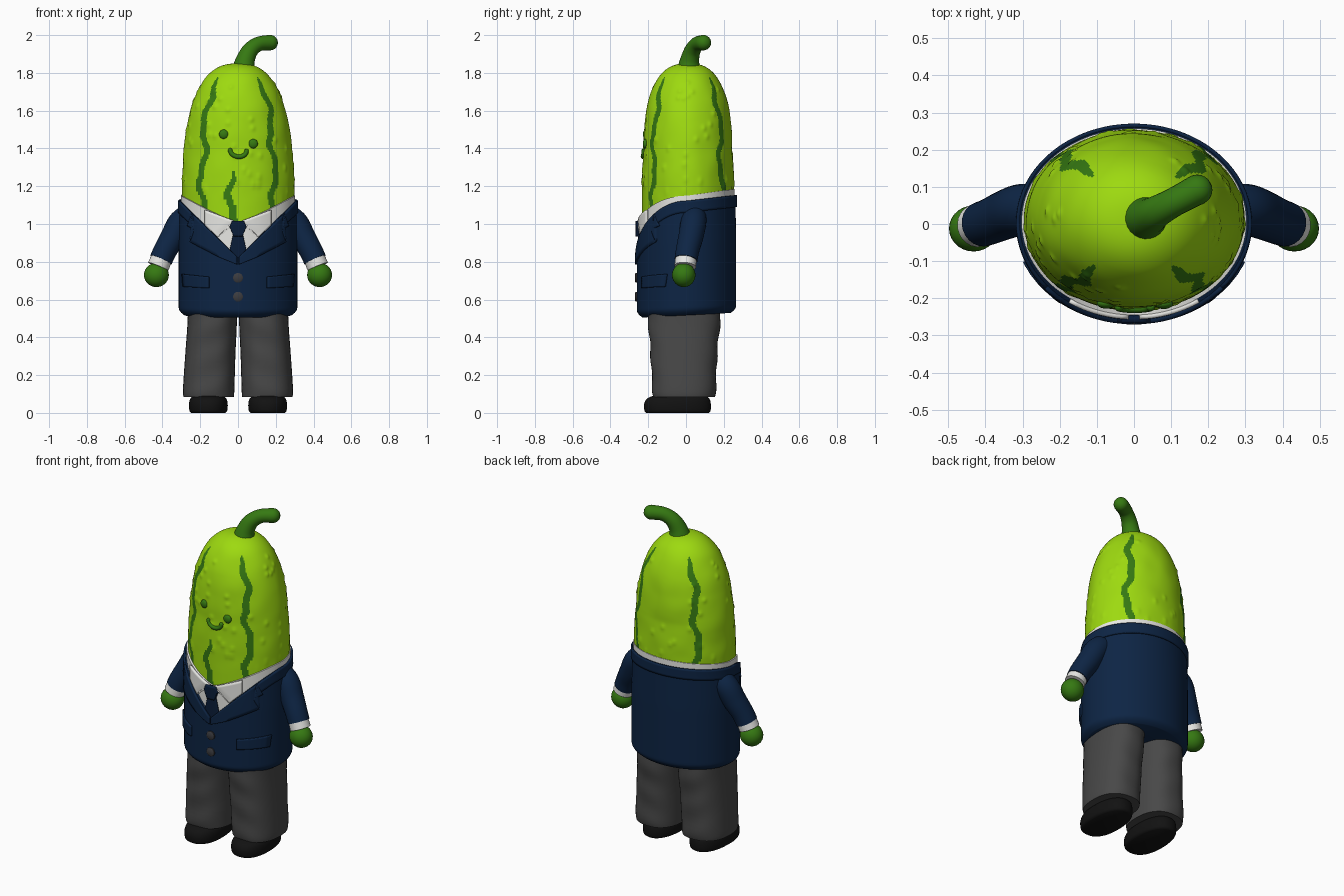
import bpy, bmesh, math, random
from math import sin, cos, pi, tau
from mathutils import Vector, noise, kdtree

if "Cube" in bpy.data.objects:
    bpy.data.objects.remove(bpy.data.objects["Cube"])
random.seed(4)


def material(name, rgb):
    m = bpy.data.materials.new(name)
    m.use_nodes = True
    m.diffuse_color = (*rgb, 1)
    m.node_tree.nodes["Principled BSDF"].inputs["Base Color"].default_value = (*rgb, 1)
    return m


LIME = material("lime", (0.34, 0.70, 0.005))
GREEN = material("dark green", (0.036, 0.19, 0.006))
NAVY = material("navy", (0.004, 0.018, 0.058))
TIE = material("tie navy", (0.003, 0.012, 0.04))
WHITE = material("white", (0.8, 0.8, 0.77))
GREY = material("trouser grey", (0.065, 0.065, 0.065))
BLACK = material("black", (0.006, 0.006, 0.006))
BUTTON = material("button grey", (0.045, 0.045, 0.05))


def finish(name, bm, mats, mirror=False, solid=0, angle=40):
    bmesh.ops.recalc_face_normals(bm, faces=bm.faces)
    me = bpy.data.meshes.new(name)
    bm.to_mesh(me)
    bm.free()
    ob = bpy.data.objects.new(name, me)
    bpy.context.collection.objects.link(ob)
    for m in mats:
        me.materials.append(m)
    bpy.ops.object.select_all(action="DESELECT")
    ob.select_set(True)
    bpy.context.view_layer.objects.active = ob
    bpy.ops.object.shade_smooth_by_angle(angle=math.radians(angle))
    if solid:
        mod = ob.modifiers.new("thickness", "SOLIDIFY")
        mod.thickness, mod.offset = solid, 0
    if mirror:
        ob.modifiers.new("mirror", "MIRROR")
    return ob


def loft(rings, closed=True, caps=True):
    """Skin a list of equal-length point rings."""
    bm = bmesh.new()
    vs = [[bm.verts.new(p) for p in r] for r in rings]
    n = len(rings[0])
    for a, b in zip(vs, vs[1:]):
        for i in range(n if closed else n - 1):
            k = (i + 1) % n
            bm.faces.new((a[i], a[k], b[k], b[i]))
    if caps:
        bm.faces.new(vs[0])
        bm.faces.new(vs[-1])
    return bm


def tube(name, path, radii, mat, mirror=False, n=24, dome=False):
    """Round tube along a path, with optional domed ends."""
    pts = [Vector(p) for p in path]
    rad = list(radii)
    tan = [(pts[min(i + 1, len(pts) - 1)] - pts[max(i - 1, 0)]).normalized() for i in range(len(pts))]
    secs = list(zip(pts, tan, rad))
    if dome:
        steps = [i * pi / 12 for i in range(1, 6)]
        secs = [(pts[0] - tan[0] * rad[0] * sin(a), tan[0], rad[0] * cos(a)) for a in reversed(steps)] \
            + secs + [(pts[-1] + tan[-1] * rad[-1] * sin(a), tan[-1], rad[-1] * cos(a)) for a in steps]
    rings = []
    for p, t, r in secs:
        q = t.to_track_quat("Z", "Y")
        rings.append([p + q @ Vector((r * cos(a), r * sin(a), 0)) for a in (tau * i / n for i in range(n))])
    return finish(name, loft(rings), [mat], mirror)


def spline(points, steps=6):
    """Catmull-Rom samples through tuples of any size."""
    p = [points[0], *points, points[-1]]
    out = []
    for i in range(1, len(p) - 2):
        for s in range(steps):
            t = s / steps
            out.append([0.5 * (2 * b + (c - a) * t + (2 * a - 5 * b + 4 * c - d) * t * t
                               + (3 * b - a - 3 * c + d) * t ** 3)
                        for a, b, c, d in zip(p[i - 1], p[i], p[i + 1], p[i + 2])])
    return out + [list(points[-1])]


def ball(name, loc, scale, mat, mirror=False):
    bm = bmesh.new()
    bmesh.ops.create_uvsphere(bm, u_segments=28, v_segments=16, radius=1)
    for v in bm.verts:
        v.co = Vector(loc) + v.co * Vector(scale)
    finish(name, bm, [mat], mirror)


# Body surfaces: each gives (x radius, y radius, y centre) at a height
def head_size(z):
    u = min(max((z - 1.1) / 0.75, 0), 1)
    rx = 0.297 * (1 - u ** 2.6) ** (1 / 2.6)
    blend = min(max((z - 1.4) / 0.4, 0), 1)
    return rx, rx * (0.82 + 0.1 * blend), 0.01


def shirt_size(z):
    return 0.303, 0.251, 0.006


def jacket_size(z):
    s = 1 - 0.015 * min(max((z - 0.9) / 0.2, 0), 1)
    return 0.314 * s, 0.263 * s, 0.003


def on(size, a, z, off=0.0):
    rx, ry, cy = size(z)
    return Vector(((rx + off) * sin(a), cy - (ry + off) * cos(a), z))


def front(size, x, z, off=0.0):
    return on(size, math.asin(max(-1, min(1, x / size(z)[0]))), z, off)


def shirt_top(a):
    return 1.01 + 0.14 * abs(sin(a)) ** 1.2 if cos(a) > 0 else 1.15 - 0.035 * cos(a)


def jacket_top(a):
    return 0.82 + 0.3 * abs(sin(a)) if cos(a) > 0 else 1.12 - 0.03 * cos(a)


# Head: bumpy rind with wavy stripes
warts = kdtree.KDTree(90)
for i in range(90):
    warts.insert(on(head_size, random.uniform(0, tau), random.uniform(1.1, 1.75)), i)
warts.balance()


def rind(a, z):
    p = on(head_size, a, z)
    d = warts.find(p)[2]
    grow = 0.005 * math.exp(-(d / 0.013) ** 2) + 0.004 * noise.noise(p * 9)
    return p + Vector((sin(a), -cos(a), 0)) * grow * min(1, max(0, (z - 1.1) / 0.1)) * min(1, (1.86 - z) / 0.1)


SEG = 240
heights = [0.85 + 0.25 * i / 25 for i in range(25)]
heights += [1.1 + 0.75 * sin(i / 100 * pi / 2) ** (1 / 1.3) for i in range(100)]
bm = loft([[rind(tau * i / SEG, z) for i in range(SEG)] for z in heights])
stripes = [(s * base, 1.78, 2 * k + s) for k, base in enumerate((40, 137)) for s in (-1, 1)] + [(-6, 1.28, 0.5)]
for f in bm.faces:
    c = f.calc_center_median()
    rx, ry, cy = head_size(c.z)
    a = math.degrees(math.atan2(c.x / rx, (cy - c.y) / ry)) if rx > 0.05 else 0
    for base, end, phase in stripes:
        mid = base + 3.5 * sin(c.z * 20 + phase) + 1.5 * sin(c.z * 47 + phase)
        gap = abs((a - mid + 180) % 360 - 180)
        width = 0.021 * min(1, max(0, (end - c.z) / 0.1) ** 0.5)
        if math.radians(gap) * max(rx, 0.1) < width and c.z < end:
            f.material_index = 1
finish("head", bm, [LIME, GREEN], angle=60)

# Stem
stem = spline([(0.03, 0.015, 1.82, 0.062), (0.04, 0.02, 1.87, 0.05), (0.065, 0.035, 1.92, 0.043),
               (0.11, 0.06, 1.953, 0.039), (0.17, 0.092, 1.96, 0.041)])
tube("stem", [p[:3] for p in stem], [p[3] for p in stem], GREEN, dome=True)

# Face
for name, x, z in (("right_eye", -0.075, 1.475), ("left_eye", 0.08, 1.425)):
    ball(name, front(head_size, x, z), (0.025, 0.014, 0.025), GREEN)
smile = [front(head_size, 0.002 + 0.043 * cos(t), 1.388 + 0.032 * sin(t) - 0.05 * 0.043 * cos(t))
         for t in (pi + pi * i / 16 for i in range(17))]
tube("mouth", smile, [0.012] * 17, GREEN, n=12, dome=True)


# Garment shells wrapped around the body
def shell(name, size, low, top, mat, span=(0, tau), off=0.0, rows=24, hem=0.0, solid=0):
    n = 120
    full = span == (0, tau)
    angles = [span[0] + (span[1] - span[0]) * i / (n if full else n - 1) for i in range(n)]
    rings = []
    for j in range(rows + 1):
        t = (j / rows) ** 1.6 if hem else j / rows
        ring = []
        for a in angles:
            b = low(a)
            z = b + t * (top(a) - b)
            tuck = hem * max(0, 1 - (z - b) / 0.04) ** 2
            ring.append(on(size, a, z, off - tuck))
        rings.append(ring)
    if full:
        rings.append([on(size, a, top(a), off - 0.02) for a in angles])
    bm = loft(rings, closed=full, caps=False)
    if hem:
        bmesh.ops.holes_fill(bm, edges=[e for e in bm.edges if e.is_boundary and e.calc_length() > 0
                                        and all(v.co.z < 0.6 for v in e.verts)])
    finish(name, bm, [mat], solid=solid)


shell("shirt", shirt_size, lambda a: 0.75, shirt_top, WHITE)
shell("jacket", jacket_size, lambda a: 0.505 + 0.012 * (1 - cos(a)), jacket_top, NAVY, rows=32, hem=0.03)
shell("jacket_collar", jacket_size, lambda a: jacket_top(a) - 0.06, lambda a: jacket_top(a) + 0.003,
      NAVY, span=(0.85, tau - 0.85), off=0.003, rows=5, solid=0.01)


# Flat cloth pieces wrapped onto the front
def patch(name, outline, size, mat, off=0.004, thick=0.012, mirror=True):
    bm = bmesh.new()
    bm.faces.new([bm.verts.new((x, 0, z)) for x, z in outline])
    bmesh.ops.triangulate(bm, faces=bm.faces)
    bmesh.ops.subdivide_edges(bm, edges=bm.edges, cuts=7, use_grid_fill=True)
    for v in bm.verts:
        v.co = front(size, v.co.x, v.co.z, off)
    finish(name, bm, [mat], mirror, thick)


patch("lapel", [(0.004, 0.785), (0.004, 0.825), (0.24, 1.055), (0.262, 0.99), (0.225, 0.967),
                (0.25, 0.905), (0.1, 0.825)], jacket_size, NAVY)
patch("pocket_flap", [(0.15, 0.66), (0.15, 0.72), (0.29, 0.735), (0.285, 0.668)], jacket_size, NAVY)
patch("shirt_collar", [(0.012, 1.014), (0.05, 0.99), (0.105, 0.93), (0.17, 0.995), (0.17, 1.075)],
      shirt_size, WHITE, off=0.006)
patch("tie_blade", [(-0.022, 0.96), (0.022, 0.96), (0.046, 0.85), (0, 0.79), (-0.046, 0.85)],
      shirt_size, TIE, mirror=False)
patch("tie_knot", [(-0.03, 1.015), (0.03, 1.015), (0.042, 0.985), (0.022, 0.935), (-0.022, 0.935),
                   (-0.042, 0.985)], shirt_size, TIE, off=0.012, thick=0.02, mirror=False)
for name, z in (("upper_button", 0.715), ("lower_button", 0.615)):
    y = front(jacket_size, 0, z).y
    tube(name, [(0, y + 0.01, z), (0, y - 0.006, z), (0, y - 0.01, z)], [0.026, 0.026, 0.02], BUTTON)

# Arms, cuffs and hands
arm = spline([(0.235, 0.045, 1.06, 0.06), (0.3, 0.04, 1.01, 0.068), (0.345, 0.025, 0.93, 0.066),
              (0.385, 0.008, 0.86, 0.062), (0.408, 0, 0.81, 0.061)])
tube("sleeve", [p[:3] for p in arm], [p[3] for p in arm], NAVY, mirror=True)
tube("cuff", [(0.402, 0, 0.825), (0.422, -0.004, 0.775)], [0.056, 0.058], WHITE, mirror=True)
ball("hand", (0.432, -0.012, 0.73), (0.066, 0.062, 0.064), GREEN, mirror=True)


# Trousers and shoes: stacked rounded sections (z, x centre, y centre, x radius, y radius)
def stack(name, sections, mat, power, toe=0.0, fold=0.0, n=48):
    def sgn(v):
        return math.copysign(abs(v) ** (2 / power), v)
    rings = []
    for z, cx, cy, rx, ry in sections:
        ring = []
        for i in range(n):
            a = tau * i / n
            c, s = sgn(cos(a)), sgn(sin(a))
            wave = 1 + fold * sin(z * 38 + 2 * a) * sin(a) ** 2
            ring.append((cx + rx * c * (1 - toe * s), cy + ry * s * wave, z))
        rings.append(ring)
    finish(name, loft(rings), [mat], mirror=True, angle=50)


stack("trouser_leg", spline([(0.085, 0.155, -0.01, 0.134, 0.163), (0.13, 0.155, -0.01, 0.136, 0.168),
                             (0.3, 0.147, -0.011, 0.133, 0.176), (0.45, 0.138, -0.01, 0.131, 0.188),
                             (0.56, 0.134, -0.01, 0.13, 0.195)]), GREY, 2.4, fold=0.02)
stack("shoe", spline([(0, 0.157, -0.045, 0.09, 0.165), (0.012, 0.157, -0.045, 0.1, 0.175),
                      (0.05, 0.157, -0.045, 0.102, 0.176), (0.08, 0.157, -0.04, 0.092, 0.16),
                      (0.1, 0.157, -0.03, 0.06, 0.11)], 4), BLACK, 2.3, toe=0.06)
